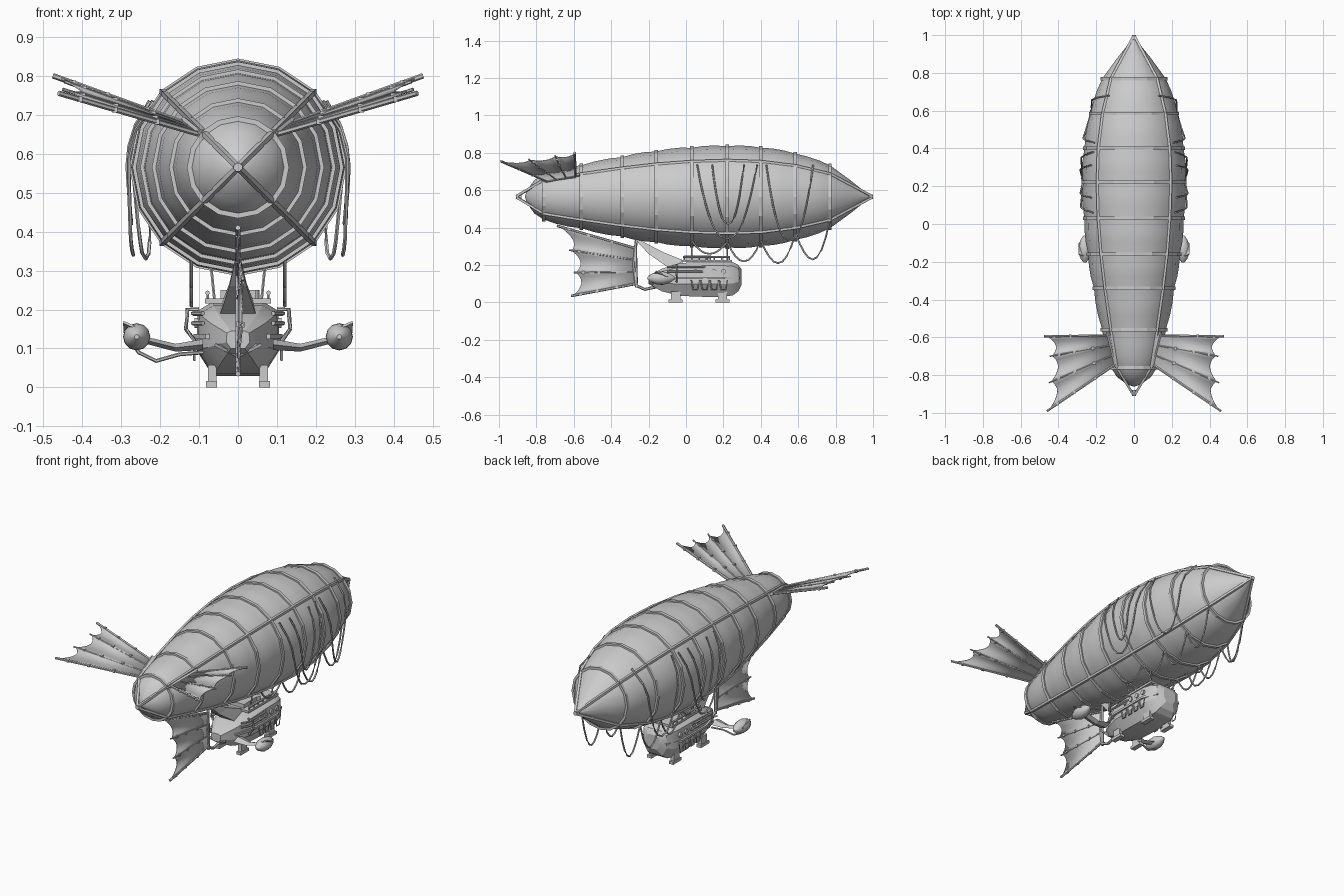
import bpy, bmesh, math
from mathutils import Vector

cube = bpy.data.objects.get("Cube")
if cube:
    bpy.data.objects.remove(cube, do_unlink=True)

grey = bpy.data.materials.new("plain_grey")
grey.use_nodes = True
grey.diffuse_color = (0.6, 0.6, 0.6, 1)
grey.node_tree.nodes["Principled BSDF"].inputs["Base Color"].default_value = (0.6, 0.6, 0.6, 1)

AXIS = 0.565
SIDES = 16


def add(name, verts, faces, smooth=None, thick=0):
    me = bpy.data.meshes.new(name)
    me.from_pydata([tuple(v) for v in verts], [], faces)
    bm = bmesh.new()
    bm.from_mesh(me)
    bmesh.ops.recalc_face_normals(bm, faces=bm.faces)
    bm.to_mesh(me)
    bm.free()
    me.materials.append(grey)
    ob = bpy.data.objects.new(name, me)
    bpy.context.collection.objects.link(ob)
    if thick:
        mod = ob.modifiers.new("thickness", 'SOLIDIFY')
        mod.thickness, mod.offset = thick, 0
    if smooth:
        bpy.ops.object.select_all(action='DESELECT')
        ob.select_set(True)
        bpy.context.view_layer.objects.active = ob
        bpy.ops.object.shade_smooth_by_angle(angle=math.radians(smooth))
    return ob


def loft(name, rings, smooth=None, closed=False):
    n, m = len(rings[0]), len(rings)
    verts = [v for ring in rings for v in ring]
    faces = [(i * n + j, i * n + (j + 1) % n, (i + 1) % m * n + (j + 1) % n, (i + 1) % m * n + j)
             for i in range(m if closed else m - 1) for j in range(n)]
    if not closed:
        faces += [tuple(range(n)), tuple(range((m - 1) * n, m * n))]
    return add(name, verts, faces, smooth)


def tube(name, pts, r=0.005, sides=6):
    pts = [Vector(p) for p in pts]
    rings = []
    for i, p in enumerate(pts):
        d = (pts[min(i + 1, len(pts) - 1)] - pts[max(i - 1, 0)]).normalized()
        ref = Vector((0, 0, 1)) if abs(d.z) < 0.9 else Vector((0, 1, 0))
        u = d.cross(ref).normalized()
        w = d.cross(u)
        rings.append([p + r * (math.cos(a) * u + math.sin(a) * w)
                      for a in (math.tau * (k + 0.5) / sides for k in range(sides))])
    return loft(name, rings, 50)


def box(name, c, s):
    x, y, z = (v / 2 for v in s)
    rings = [[(c[0] + a * x, c[1] + b * y, c[2] + t * z)
              for a, b in ((-1, -1), (1, -1), (1, 1), (-1, 1))] for t in (-1, 1)]
    return loft(name, rings)


def circle(y, r, cx=0, cz=AXIS, n=SIDES):
    return [(cx + r * math.sin(math.tau * k / n), y, cz + r * math.cos(math.tau * k / n)) for k in range(n)]


# Envelope: rib stations with slightly puffed cloth between them
stations = [(-0.76, 0.122), (-0.56, 0.168), (-0.34, 0.212), (-0.16, 0.242), (0.03, 0.262),
            (0.22, 0.27), (0.4, 0.262), (0.585, 0.23), (0.77, 0.168)]
profile = [(-0.86, 0.004), (-0.85, 0.035), (-0.81, 0.09)]
for a, b in zip(stations, stations[1:]):
    profile += [a] + [(a[0] + (b[0] - a[0]) * t, a[1] + (b[1] - a[1]) * t + 0.007) for t in (0.33, 0.67)]
profile += [stations[-1], (0.88, 0.088), (0.985, 0.004)]
loft("envelope", [circle(y, r) for y, r in profile], 40)


def hull_r(y):
    for (y0, r0), (y1, r1) in zip(profile, profile[1:]):
        if y0 <= y <= y1:
            return r0 + (r1 - r0) * (y - y0) / (y1 - y0)
    return 0


for y, r in stations:
    loft("envelope_rib", [circle(y + dy, r + dr) for dy, dr in
                          ((-0.009, -0.004), (-0.009, 0.009), (0.009, 0.009), (0.009, -0.004))], closed=True)

# Four long beams meeting at the nose and tail
for sx in (-1, 1):
    for sz in (-1, 1):
        path = [(-0.905, 0.004)] + [(y, r + 0.006) for y, r in stations] + [(0.995, 0.004)]
        tube("envelope_beam", [(sx * r * 0.707, y, AXIS + sz * r * 0.707) for y, r in path], 0.009, 4)
tube("nose_cap", [(0, 0.95, AXIS), (0, 1.0, AXIS)], 0.012, 8)
tube("tail_cap", [(0, -0.91, AXIS), (0, -0.88, AXIS)], 0.012, 8)


# Ribbed fins: cloth scalloped between spars
def fin(name, root, tips, steps=6):
    n = len(tips)
    a, b = Vector(root[0]), Vector(root[1])
    roots = [a.lerp(b, i / (n - 1)) for i in range(n)]
    tips = [Vector(t) for t in tips]
    inner, outer = [], []
    for i in range(n - 1):
        for k in range(steps + (i == n - 2)):
            t = k / steps
            p, q = roots[i].lerp(roots[i + 1], t), tips[i].lerp(tips[i + 1], t)
            inner.append(p)
            outer.append(q.lerp(p, 0.04 + 0.4 * t * (1 - t)))
    m = len(inner)
    add(name + "_cloth", inner + outer, [(i, i + 1, m + i + 1, m + i) for i in range(m - 1)], 30, 0.004)
    for i, (p, q) in enumerate(zip(roots, tips)):
        tube(name + "_spar", [p, q], 0.007 if i in (0, n - 1) else 0.0045)
        for t in (0.3, 0.6, 0.85):
            box(name + "_clamp", p.lerp(q, t), (0.014, 0.014, 0.014))
    tube(name + "_root", [a, b], 0.008)


for s in (-1, 1):
    fin("upper_fin", [(s * 0.13, -0.59, 0.675), (s * 0.10, -0.745, 0.65)],
        [(s * 0.475, -0.595, 0.80), (s * 0.445, -0.70, 0.785), (s * 0.45, -0.84, 0.765), (s * 0.46, -0.99, 0.755)])
    tube("fin_mount", [(s * 0.09, -0.77, 0.645), (s * 0.14, -0.57, 0.685)], 0.01)
fin("rudder", [(0, -0.27, 0.29), (0, -0.265, 0.10)],
    [(0, -0.69, 0.41), (0.012, -0.625, 0.28), (0.012, -0.60, 0.16), (0, -0.615, 0.035)])
tube("rudder_post", [(0, -0.265, 0.34), (0, -0.28, 0.2), (0, -0.265, 0.08)], 0.008)
tube("rudder_lower_bracket", [(0, -0.265, 0.09), (0, -0.22, 0.07), (0, -0.15, 0.085)], 0.008)

# Ropes looped on the envelope sides, and swags below it
for s in (-1, 1):
    for y0, y1, low in ((0.06, 0.38, 0.34), (0.14, 0.31, 0.42), (0.43, 0.68, 0.33)):
        pts = []
        for k in range(17):
            t = k / 16 * 2 - 1
            y = (y0 + y1) / 2 + (y1 - y0) / 2 * (abs(t) ** 0.7 * (1 if t > 0 else -1))
            z = low + (0.735 - low) * abs(t) ** 1.6
            r = hull_r(y) + 0.01
            x = math.sqrt(max(r * r - max(z - AXIS, 0) ** 2, 0)) - 0.05 * max(AXIS - z, 0)
            pts.append((s * x, y, z))
        tube("side_rope", pts, 0.005, 5)
    for y0, y1, low in ((0.03, 0.22, 0.26), (0.22, 0.4, 0.22), (0.4, 0.585, 0.21), (0.585, 0.77, 0.23)):
        ends = [AXIS - math.sqrt(hull_r(y) ** 2 - 0.0144) for y in (y0, y1)]
        pts = []
        for k in range(9):
            t = k / 8
            top = ends[0] + (ends[1] - ends[0]) * t
            pts.append((s * 0.12, y0 + (y1 - y0) * t, top + (low - top) * (1 - (2 * t - 1) ** 2)))
        tube("hanging_rope", pts, 0.005, 5)


# Gondola: angular boat section, tapered stern, rounded bow
def section(y, w, low, high):
    half = [(0.6, 0), (1.0, 0.36), (0.95, 0.88), (0.6, 1.0)]
    ring = [(w * a, y, low + (high - low) * b) for a, b in half]
    return ring + [(-x, y, z) for x, y, z in reversed(ring)]


loft("gondola_hull", [section(*p) for p in (
    (-0.2, 0.03, 0.1, 0.145), (-0.13, 0.075, 0.06, 0.18), (-0.03, 0.105, 0.035, 0.21),
    (0.1, 0.108, 0.03, 0.22), (0.2, 0.106, 0.03, 0.22), (0.25, 0.095, 0.038, 0.215),
    (0.28, 0.075, 0.06, 0.2), (0.298, 0.04, 0.095, 0.175))], 25)
loft("gondola_band", [[(x * 1.04, y, z + dz) for x, y in (
    (-0.11, -0.03), (-0.08, -0.13), (0.08, -0.13), (0.11, -0.03), (0.11, 0.2), (0.075, 0.285),
    (-0.075, 0.285), (-0.11, 0.2))] for z, dz in ((0.125, 0), (0.125, 0.012))])
box("roof_deck", (0, 0.11, 0.222), (0.17, 0.27, 0.012))
box("roof_cabin", (0, 0.05, 0.235), (0.09, 0.12, 0.03))
tube("roof_vent", [(0.04, 0.12, 0.22), (0.04, 0.12, 0.25)], 0.016, 8)

# Stern neck reaching up to the rudder
loft("stern_neck", [[(-0.045, -0.1, 0.19), (0.045, -0.1, 0.19), (0.04, 0.0, 0.22), (-0.04, 0.0, 0.22)],
                    [(-0.022, -0.2, 0.26), (0.022, -0.2, 0.26), (0.022, -0.12, 0.268), (-0.022, -0.12, 0.268)],
                    [(-0.006, -0.27, 0.335), (0.006, -0.27, 0.335), (0.006, -0.25, 0.335), (-0.006, -0.25, 0.335)]])
add("stern_vane", [(-0.06, -0.2, 0.11), (0, -0.17, 0.08), (0.06, -0.2, 0.11), (0, -0.1, 0.1)],
    [(0, 1, 3), (1, 2, 3)], thick=0.008)

for s in (-1, 1):
    # Landing feet
    for y in (-0.055, 0.195):
        box("foot_leg", (s * 0.066, y, 0.035), (0.022, 0.05, 0.045))
        box("foot_pad", (s * 0.068, y, 0.008), (0.028, 0.075, 0.016))
    # Deck railing
    for k in range(7):
        tube("rail_post", [(s * 0.078, -0.01 + k * 0.04, 0.215), (s * 0.078, -0.01 + k * 0.04, 0.245)], 0.004)
    tube("deck_rail", [(s * 0.078, -0.015, 0.243), (s * 0.078, 0.235, 0.243)], 0.006)
    # Side pipes and portholes
    for z in (0.165, 0.19):
        tube("side_pipe", [(s * 0.09, -0.1, z), (s * 0.115, -0.06, z), (s * 0.115, 0.08, z), (s * 0.1, 0.1, z)], 0.006)
    tube("elbow_pipe", [(s * 0.1, -0.05, 0.2), (s * 0.13, -0.05, 0.2), (s * 0.134, -0.05, 0.15),
                        (s * 0.105, -0.05, 0.11)], 0.006)
    for k in range(4):
        y = 0.05 + k * 0.05
        tube("porthole", [(s * 0.1, y, 0.165), (s * 0.111, y, 0.165)], 0.014, 8)
        tube("side_swag", [(s * 0.112, y - 0.022, 0.12), (s * 0.112, y - 0.012, 0.07),
                           (s * 0.112, y + 0.012, 0.07), (s * 0.112, y + 0.022, 0.12)], 0.004, 5)
    # Engine pods on curved pylons
    loft("engine_pod", [circle(y, r, s * 0.26, 0.13, 12) for y, r in (
        (-0.205, 0.006), (-0.185, 0.022), (-0.155, 0.034), (-0.12, 0.035), (-0.085, 0.024), (-0.06, 0.006))], 40)
    add("pod_vane", [(s * 0.265, -0.17, 0.155), (s * 0.294, -0.16, 0.168), (s * 0.292, -0.1, 0.14),
                     (s * 0.265, -0.09, 0.13)], [(0, 1, 2, 3)], thick=0.006)
    loft("pylon", [[(s * x, -0.13 + dy, z + dz) for dy, dz in ((-w, 0), (0, h), (w, 0), (0, -h))]
                   for x, z, w, h in ((0.09, 0.11, 0.04, 0.014), (0.16, 0.102, 0.025, 0.01),
                                      (0.24, 0.122, 0.025, 0.009))])
tube("fuel_pipe", [(-0.285, -0.13, 0.14), (-0.255, -0.13, 0.09), (-0.21, -0.13, 0.068),
                   (-0.15, -0.12, 0.085), (-0.09, -0.1, 0.09)], 0.005)

# Hangers joining gondola to envelope
for s in (-1, 1):
    for y in (0.03, 0.22):
        tube("hanger", [(s * 0.06, y, 0.22), (s * 0.07, y, 0.32)], 0.004)
